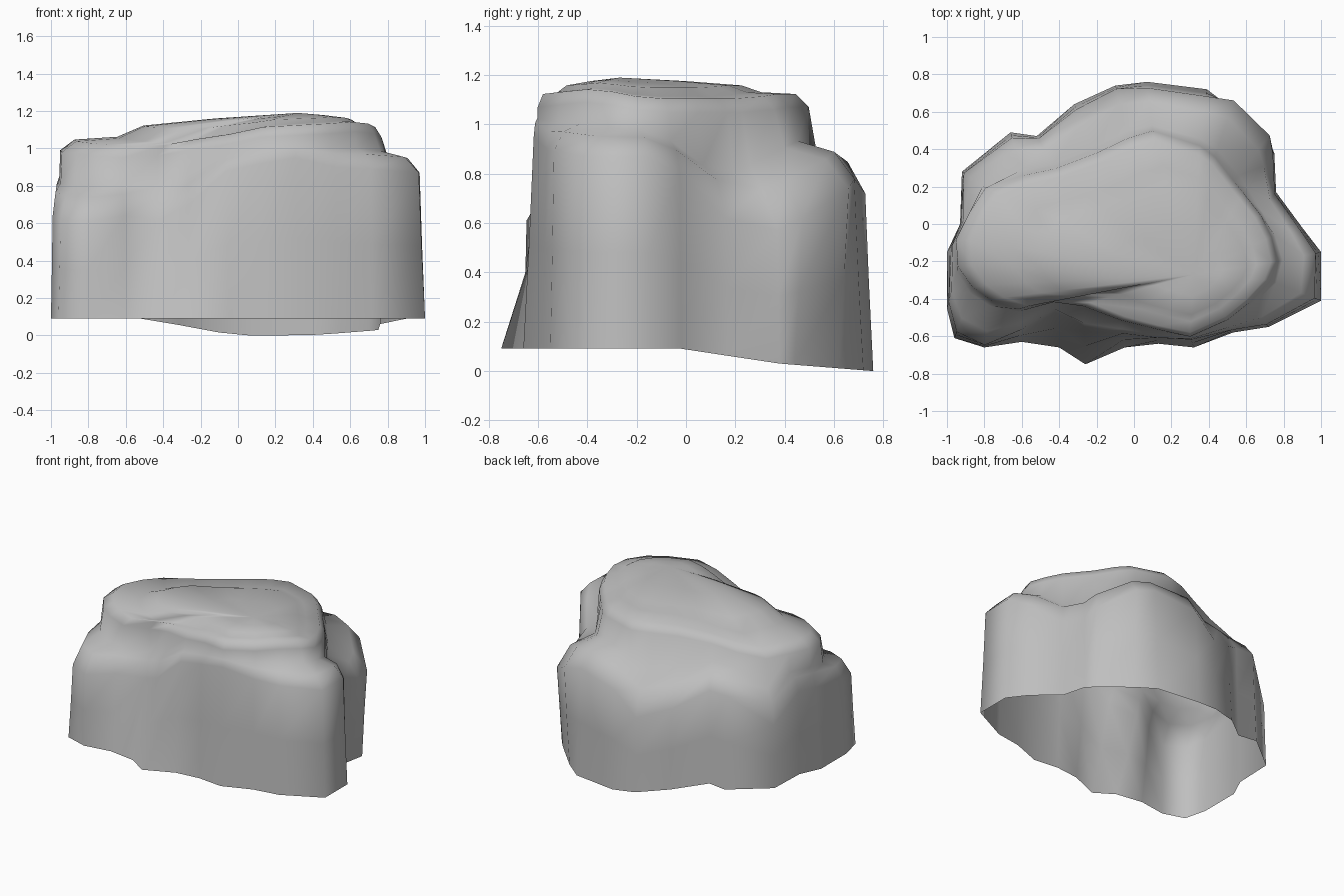
import bpy
import bmesh
from mathutils import Vector

if "Cube" in bpy.data.objects:
    bpy.data.objects.remove(bpy.data.objects["Cube"], do_unlink=True)

# Ground outline, going round: x, y, height of the wall shoulder, inward lean of the wall
outline = [
    (-1, -.45, .64, .15), (-.96, -.61, .62, .12), (-.8, -.66, .61, .05),
    (-.6, -.63, .64, .35), (-.4, -.66, .62, .75), (-.26, -.75, .7, .55),
    (-.05, -.66, .88, .5), (.13, -.64, .92, .4), (.32, -.66, .95, .7),
    (.53, -.58, .9, .2), (.72, -.55, .89, .1), (1, -.41, .87, .12),
    (1, -.15, .87, .12), (.9, -.02, .8, .1), (.76, .17, .62, .08),
    (.75, .38, .57, .04), (.7, .44, .62, -.15), (.52, .62, .74, -.15),
    (.39, .72, .78, .12), (.07, .76, .72, .12), (-.1, .74, .56, .06),
    (-.32, .64, .64, .1), (-.52, .47, .77, .08), (-.66, .49, .77, .12),
    (-.92, .28, .55, .08), (-.93, 0, .7, .1), (-1, -.15, .7, .45),
]

# Rim of the upper plateau, matching the outline point for point
rim = [
    (-.94, -.22, 1.03), (-.86, -.33, 1.02), (-.76, -.4, 1.01),
    (-.62, -.45, 1), (-.43, -.41, 1.01), (-.27, -.43, 1.04),
    (-.07, -.51, 1.07), (.12, -.56, 1.11), (.3, -.6, 1.12),
    (.5, -.51, 1.13), (.62, -.41, 1.14), (.72, -.3, 1.13),
    (.76, -.2, 1.11), (.73, -.07, 1.1), (.67, .05, 1.1),
    (.58, .16, 1.1), (.53, .22, 1.1), (.43, .35, 1.11),
    (.35, .41, 1.12), (.1, .49, 1.12), (-.03, .45, 1.12),
    (-.2, .37, 1.11), (-.42, .29, 1.08), (-.6, .25, 1.05),
    (-.79, .19, 1.03), (-.88, .06, 1.04), (-.95, -.08, 1.04),
]
summit = Vector((.32, -.27, 1.19))


def column(ground, edge):
    """Points up the rock from the ground to near the summit."""
    x, y, shoulder, lean = ground
    foot, top = Vector((x, y)), Vector(edge[:2])
    height = edge[2]

    def at(inward, z):
        p = foot.lerp(top, inward)
        return Vector((p.x, p.y, z))

    # The underside dips towards the back, less so on the right
    back = max(0, y)
    low = max(.09 - .17 * back, .06 - .08 * back)
    low = min(.09, low + .15 * max(0, -x))
    points = [
        at(0, low),
        at(lean * .55, (low + shoulder) / 2),
        at(lean, shoulder),
        at(lean + (1 - lean) * .3, shoulder + (height - shoulder) * .32),
        at(lean + (1 - lean) * .84, shoulder + (height - shoulder) * .45),
        at(.97, height - .05),
    ]
    # Rounded lip, then a small step onto the plateau
    lip = Vector(edge)
    for inward, rise in ((.06, .05), (.24, .15), (.35, .55), (.65, .8)):
        p = lip.lerp(summit, inward)
        p.z = height + (summit.z - height) * rise
        points.append(p)
    return points


# Skin the columns into one open-bottomed shell
bm = bmesh.new()
columns = [[bm.verts.new(p) for p in column(g, e)] for g, e in zip(outline, rim)]
peak = bm.verts.new(summit)
for left, right in zip(columns, columns[1:] + columns[:1]):
    for i in range(len(left) - 1):
        bm.faces.new((left[i], right[i], right[i + 1], left[i + 1]))
    bm.faces.new((left[-1], right[-1], peak))
for face in bm.faces:
    face.smooth = True

mesh = bpy.data.meshes.new("rock")
bm.to_mesh(mesh)
bm.free()
rock = bpy.data.objects.new("rock", mesh)
bpy.context.collection.objects.link(rock)

# Plain stone colour
stone = bpy.data.materials.new("grey_stone")
stone.use_nodes = True
colour = (.52, .52, .52, 1)
stone.diffuse_color = colour
stone.node_tree.nodes["Principled BSDF"].inputs["Base Color"].default_value = colour
mesh.materials.append(stone)
